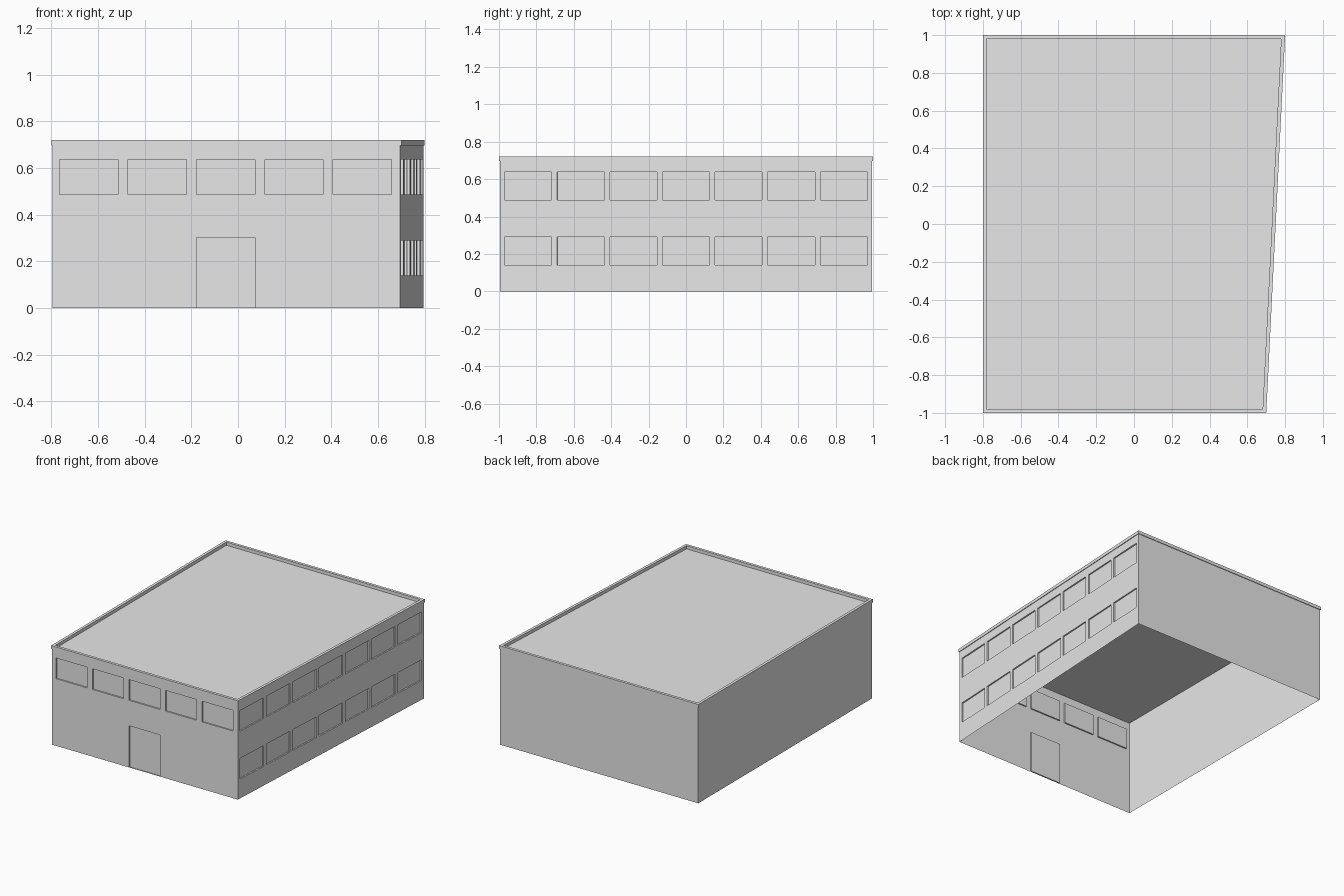
import bpy
import bmesh
from mathutils import Vector

old = bpy.data.objects.get("Cube")
if old:
    bpy.data.objects.remove(old, do_unlink=True)

EAVES, TOP, RECESS = 0.697, 0.72, 0.01

grey = bpy.data.materials.new("plain_grey")
grey.use_nodes = True
grey.diffuse_color = (0.8, 0.8, 0.8, 1)
grey.node_tree.nodes["Principled BSDF"].inputs["Base Color"].default_value = (0.8, 0.8, 0.8, 1)


def finish(bm, name):
    mesh = bpy.data.meshes.new(name)
    bm.to_mesh(mesh)
    bm.free()
    mesh.materials.append(grey)
    obj = bpy.data.objects.new(name, mesh)
    bpy.context.collection.objects.link(obj)
    return obj


def footprint(d):
    """Corners of the tapered plan, moved inwards by d."""
    slope = 0.05
    return [Vector((-0.8 + d, -1 + d, 0)), Vector((0.7 - d + slope * d, -1 + d, 0)),
            Vector((0.8 - d - slope * d, 1 - d, 0)), Vector((-0.8 + d, 1 - d, 0))]


def spans(start, width, pitch, count):
    return [(start + i * pitch, start + i * pitch + width) for i in range(count)]


def wall(name, p, q, axis=0, openings=()):
    """Wall from p to q, cut into cells; cells within an opening are recessed."""
    bm = bmesh.new()
    cuts = sorted({round(v, 4) for o in openings for v in o[0]} | {p[axis], q[axis]},
                  reverse=p[axis] > q[axis])
    levels = sorted({z for o in openings for z in o[1]} | {0, EAVES})
    grid = []
    for z in levels:
        row = []
        for c in cuts:
            point = p.lerp(q, (c - p[axis]) / (q[axis] - p[axis]))
            point.z = z
            row.append(bm.verts.new(point))
        grid.append(row)
    groups = {}
    for j in range(len(levels) - 1):
        for i in range(len(cuts) - 1):
            f = bm.faces.new((grid[j][i], grid[j][i + 1], grid[j + 1][i + 1], grid[j + 1][i]))
            a = (cuts[i] + cuts[i + 1]) / 2
            z = (levels[j] + levels[j + 1]) / 2
            for k, (span, height) in enumerate(openings):
                if span[0] < a < span[1] and height[0] < z < height[1]:
                    groups.setdefault(k, []).append(f)
    inward = Vector((0, 0, 1)).cross((q - p).normalized()) * RECESS
    for faces in groups.values():
        ret = bmesh.ops.extrude_face_region(bm, geom=faces)
        moved = [g for g in ret["geom"] if isinstance(g, bmesh.types.BMVert)]
        bmesh.ops.translate(bm, verts=moved, vec=inward)
        bmesh.ops.delete(bm, geom=[f for f in faces if f.is_valid], context="FACES")
    # Merge the plain cells back into large flat panels
    bmesh.ops.dissolve_limit(bm, angle_limit=0.01, verts=bm.verts[:], edges=bm.edges[:])
    return finish(bm, name)


# Walls with recessed windows and a door
fl, fr, br, bl = footprint(0.005)
upper, lower = (0.487, 0.637), (0.14, 0.29)
front_spans = spans(-0.764, 0.25, 0.293, 5)
side_spans = spans(-0.97, 0.252, 0.2813, 7)
wall("front_wall", fl, fr, 0,
     [(s, upper) for s in front_spans] + [(front_spans[2], (0, 0.302))])
wall("right_wall", fr, br, 1, [(s, h) for h in (lower, upper) for s in side_spans])
wall("back_wall", br, bl, 0)
wall("left_wall", bl, fl, 1)

# Raised coping around the roof
bm = bmesh.new()
loops = []
for d, z in ((0, EAVES), (0, TOP), (0.02, TOP), (0.02, EAVES)):
    loops.append([bm.verts.new((c.x, c.y, z)) for c in footprint(d)])
for k in range(4):
    a, b = loops[k], loops[(k + 1) % 4]
    for i in range(4):
        n = (i + 1) % 4
        bm.faces.new((a[i], a[n], b[n], b[i]))
finish(bm, "roof_coping")

# Flat roof deck inside the coping
bm = bmesh.new()
bm.faces.new([bm.verts.new((c.x, c.y, EAVES)) for c in footprint(0.02)])
finish(bm, "roof_deck")
